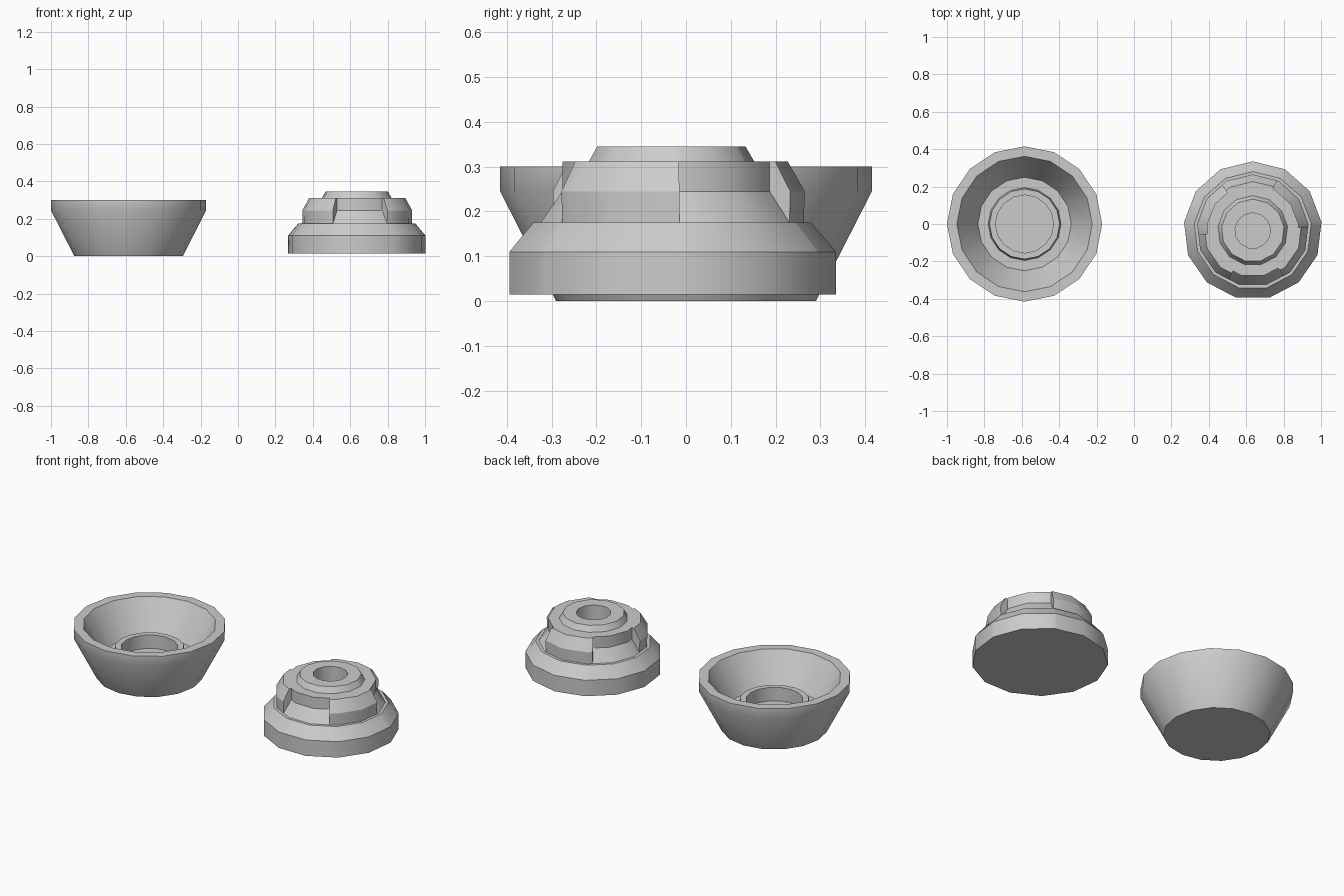
import bpy, bmesh, math

if "Cube" in bpy.data.objects:
    bpy.data.objects.remove(bpy.data.objects["Cube"])


def lathe(name, centre, columns, rows):
    """columns: (angle, radius factor, raised); rows: (recess r, raised r, z)."""
    bm = bmesh.new()
    grid = []
    for low, high, z in rows:
        ring = []
        for a, k, raised in columns:
            r = (high if raised else low) * k
            ring.append(bm.verts.new((r * math.cos(a), r * math.sin(a), z)))
        grid.append(ring)
    n = len(columns)
    for lower, upper in zip(grid, grid[1:]):
        for i in range(n):
            j = (i + 1) % n
            bm.faces.new((lower[i], lower[j], upper[j], upper[i]))
    bmesh.ops.remove_doubles(bm, verts=bm.verts, dist=1e-5)
    bmesh.ops.recalc_face_normals(bm, faces=bm.faces)
    mesh = bpy.data.meshes.new(name)
    bm.to_mesh(mesh)
    bm.free()
    ob = bpy.data.objects.new(name, mesh)
    bpy.context.collection.objects.link(ob)
    ob.location = (centre[0], centre[1], 0)
    bpy.ops.object.select_all(action='DESELECT')
    ob.select_set(True)
    bpy.context.view_layer.objects.active = ob
    bpy.ops.object.shade_smooth_by_angle(angle=math.radians(30))
    return ob


# Open bowl, 16 sides, with a raised hollow ring in the middle
bowl_columns = [(math.tau * i / 16, 1, False) for i in range(16)]
bowl_profile = [(0, 0), (.29, 0), (.415, .245), (.415, .3), (.362, .3),
                (.25, .11), (.195, .11), (.188, .165), (.155, .165),
                (.155, .085), (0, .085)]
lathe("bowl", (-.585, 0), bowl_columns, [(r, r, z) for r, z in bowl_profile])

# Stepped cap, 13 sides, with three lugs and three recesses around its neck
SIDES = 13
STEP = math.tau / SIDES
START = math.pi / 2


def polygon_factor(a):
    """Keeps extra columns on the flat sides of the polygon."""
    d = (a - START) % STEP - STEP / 2
    return math.cos(STEP / 2) / math.cos(d)


def is_lug(a):
    return int(((math.degrees(a) + 56) % 360) // 60) % 2 == 0


cap_columns = []
for i in range(SIDES):
    a = (START + i * STEP) % math.tau
    cap_columns.append((a, 1, is_lug(a)))
for i in range(6):
    a = math.radians(4 + 60 * i)
    for side in (-1e-4, 1e-4):
        # two columns in the same place make the lug's side wall
        cap_columns.append((a, polygon_factor(a), is_lug(a + side), side))
cap_columns.sort(key=lambda c: c[0] + (c[3] if len(c) > 3 else 0))
cap_columns = [c[:3] for c in cap_columns]

cap_rows = [(0, 0, .015), (.37, .37, .015), (.37, .37, .11),
            (.315, .315, .175), (.298, .298, .175),
            (.248, .3, .245), (.248, .262, .312), (.248, .248, .312),
            (.187, .187, .312), (.168, .168, .345), (.095, .095, .345),
            (.095, .095, .24), (0, 0, .24)]
lathe("stepped_cap", (.635, -.035), cap_columns, cap_rows)
